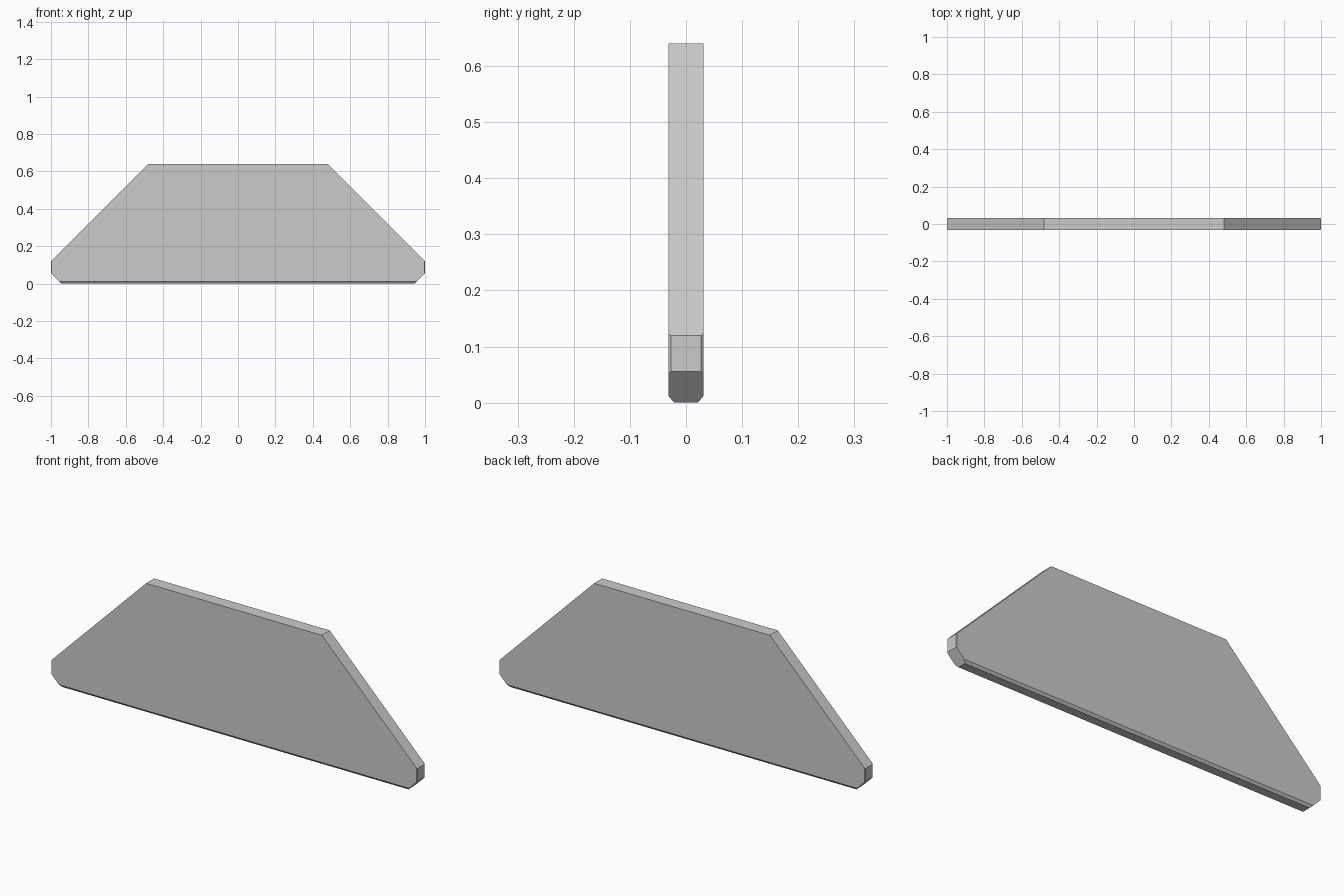
import bpy, bmesh
from mathutils import Vector

if "Cube" in bpy.data.objects:
    bpy.data.objects.remove(bpy.data.objects["Cube"])

HALF = 0.031  # half thickness of the plate

# Right half of the outline (x, z), mirrored for the left
right = [(0.945, 0.0), (1.0, 0.056), (1.0, 0.12), (0.48, 0.64)]
outline = right + [(-x, z) for x, z in reversed(right)]

# Flat plate extruded through its thickness
bm = bmesh.new()
face = bm.faces.new([bm.verts.new((x, -HALF, z)) for x, z in outline])
ext = bmesh.ops.extrude_face_region(bm, geom=[face])
bmesh.ops.translate(bm, vec=(0, 2 * HALF, 0),
                    verts=[v for v in ext["geom"] if isinstance(v, bmesh.types.BMVert)])


def trim(point, normal):
    """Slice off everything beyond a plane and cap the cut."""
    geom = bm.verts[:] + bm.edges[:] + bm.faces[:]
    cut = bmesh.ops.bisect_plane(bm, geom=geom, dist=1e-6, plane_co=point,
                                 plane_no=Vector(normal).normalized(), clear_outer=True)
    edges = [e for e in cut["geom_cut"] if isinstance(e, bmesh.types.BMEdge)]
    bmesh.ops.holes_fill(bm, edges=edges, sides=0)


for sy in (-1, 1):
    # Chamfer along the bottom edge
    trim((0, sy * HALF, 0.012), (0, sy * 0.012, -0.010))
    # Small chamfers on the upright ends
    for sx in (-1, 1):
        trim((sx * 0.996, sy * HALF, 0.1), (sx, sy, 0))

bmesh.ops.recalc_face_normals(bm, faces=bm.faces[:])
mesh = bpy.data.meshes.new("chamfered_plate")
bm.to_mesh(mesh)
bm.free()
bpy.context.collection.objects.link(bpy.data.objects.new("chamfered_plate", mesh))
